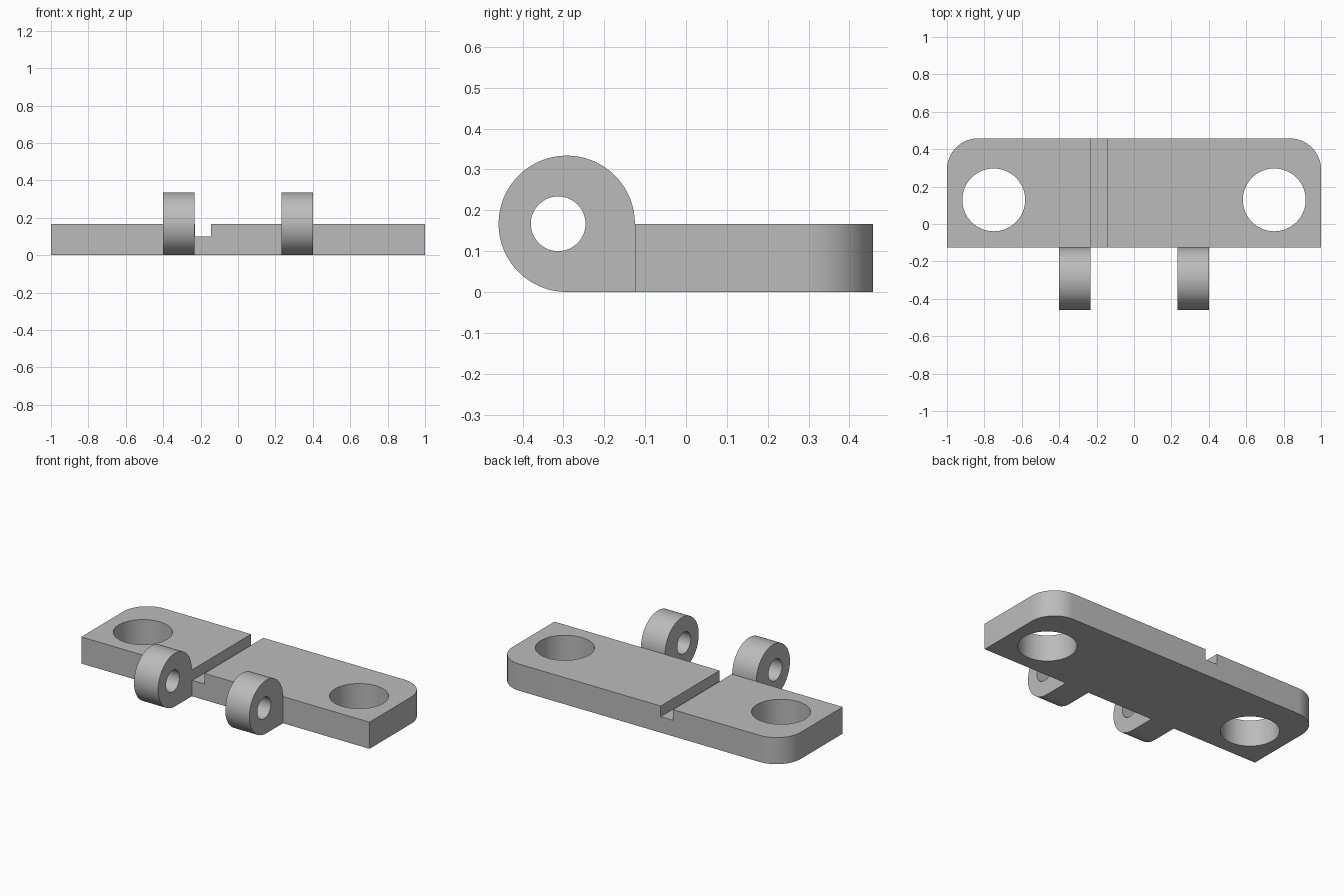
import bpy, bmesh
from math import pi, cos, sin, radians
from mathutils import Vector

cube = bpy.data.objects.get("Cube")
if cube:
    bpy.data.objects.remove(cube, do_unlink=True)

GREY = (0.5, 0.5, 0.5, 1)
grey = bpy.data.materials.new("plain_grey")
grey.use_nodes = True
grey.diffuse_color = GREY
grey.node_tree.nodes["Principled BSDF"].inputs["Base Color"].default_value = GREY

THICK = 0.167             # plate thickness, lug radius and corner radius
FRONT, BACK = -0.125, 0.458


def arc(cx, cy, r, start, end, steps):
    """Points along an arc, angles in degrees."""
    angles = [radians(start + (end - start) * i / steps) for i in range(steps + 1)]
    return [(cx + r * cos(a), cy + r * sin(a)) for a in angles]


def prism(name, outline, axis, low, high):
    """Extrude a closed outline along z (outline in xy) or x (outline in yz)."""
    bm = bmesh.new()
    verts = [bm.verts.new((u, v, low) if axis == "z" else (low, u, v)) for u, v in outline]
    face = bm.faces.new(verts)
    move = Vector((0, 0, high - low)) if axis == "z" else Vector((high - low, 0, 0))
    top = bmesh.ops.extrude_face_region(bm, geom=[face])["geom"]
    bmesh.ops.translate(bm, vec=move, verts=[g for g in top if isinstance(g, bmesh.types.BMVert)])
    bmesh.ops.recalc_face_normals(bm, faces=bm.faces)
    mesh = bpy.data.meshes.new(name)
    bm.to_mesh(mesh)
    bm.free()
    mesh.materials.append(grey)
    obj = bpy.data.objects.new(name, mesh)
    bpy.context.collection.objects.link(obj)
    return obj


def activate(obj):
    bpy.ops.object.select_all(action="DESELECT")
    obj.select_set(True)
    bpy.context.view_layer.objects.active = obj


def cut(obj, cutter):
    """Subtract a cutter and discard it."""
    cutter.hide_render = True
    mod = obj.modifiers.new("cut", "BOOLEAN")
    mod.operation, mod.solver, mod.object = "DIFFERENCE", "EXACT", cutter
    activate(obj)
    bpy.ops.object.modifier_apply(modifier=mod.name)
    bpy.data.objects.remove(cutter, do_unlink=True)


def smooth(obj):
    activate(obj)
    bpy.ops.object.shade_smooth_by_angle(angle=radians(30))


# Plate with two rounded back corners
edge = 1 - THICK
plate = prism("plate",
              [(-1, FRONT), (1, FRONT)]
              + arc(edge, BACK - THICK, THICK, 0, 90, 16)
              + arc(-edge, BACK - THICK, THICK, 90, 180, 16),
              "z", 0, THICK)

# Mounting holes
for x in (-0.75, 0.75):
    circle = arc(x, 0.129, 0.168, 0, 360, 64)[:-1]
    cut(plate, prism("hole_cutter", circle, "z", -0.1, 0.3))

# Groove across the top
groove = [(-0.23, -0.3), (-0.145, -0.3), (-0.145, 0.6), (-0.23, 0.6)]
cut(plate, prism("groove_cutter", groove, "z", 0.1, 0.3))
smooth(plate)

# Pivot lugs with pin holes
for side, x in (("right", -0.4), ("left", 0.233)):
    lug = prism(side + "_lug",
                arc(FRONT - THICK, THICK, THICK, 0, 270, 48) + [(FRONT, 0)],
                "x", x, x + 0.167)
    pin = arc(-0.313, THICK, 0.067, 0, 360, 48)[:-1]
    cut(lug, prism("pin_cutter", pin, "x", x - 0.1, x + 0.3))
    smooth(lug)
